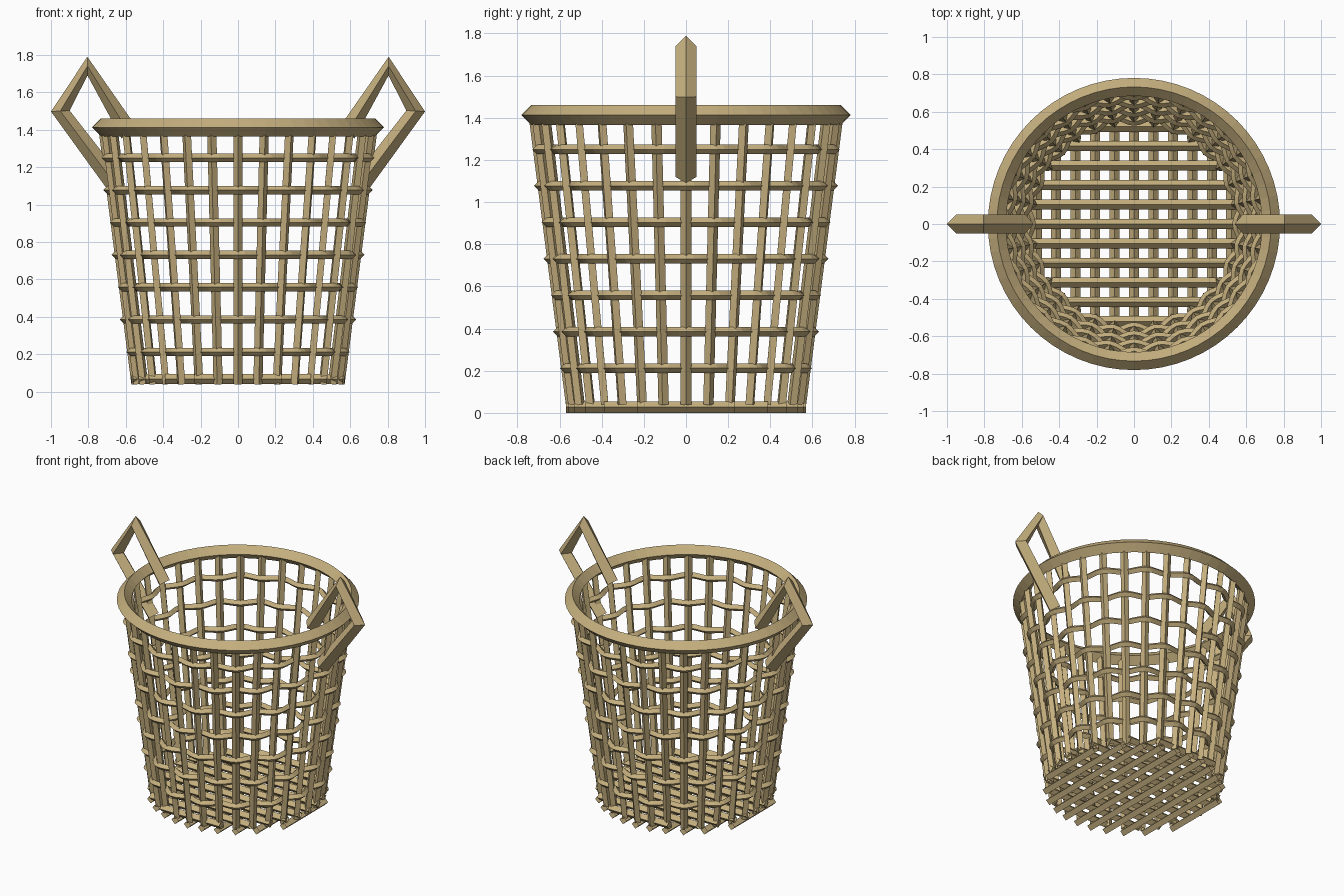
import bpy
from math import sin, cos, pi, sqrt
from mathutils import Vector

cube = bpy.data.objects.get("Cube")
if cube:
    bpy.data.objects.remove(cube)

wicker = bpy.data.materials.new("tan wicker")
wicker.use_nodes = True
TAN = (0.56, 0.43, 0.21, 1)
wicker.diffuse_color = TAN
wicker.node_tree.nodes["Principled BSDF"].inputs["Base Color"].default_value = TAN

UP = Vector((0, 0, 1))


def strand(name, path, radius, side, closed=False):
    """Sweep an open-ended diamond section along a path; side points to one corner."""
    pts = [Vector(p) for p in path]
    n = len(pts)
    verts, faces = [], []
    for i, p in enumerate(pts):
        before = pts[i - 1] if closed or i > 0 else p
        after = pts[(i + 1) % n] if closed or i < n - 1 else p
        into, out = (p - before).normalized(), (after - p).normalized()
        t = (into + out).normalized()
        s = (side - t * side.dot(t)).normalized()
        u = t.cross(s)
        verts += [p + d * radius for d in (s, u, -s, -u)]
    for i in range(n if closed else n - 1):
        a, b = 4 * i, 4 * ((i + 1) % n)
        for k in range(4):
            m = (k + 1) % 4
            faces.append((a + k, a + m, b + m, b + k))
    mesh = bpy.data.meshes.new(name)
    mesh.from_pydata(verts, [], faces)
    mesh.materials.append(wicker)
    obj = bpy.data.objects.new(name, mesh)
    bpy.context.collection.objects.link(obj)
    return obj


# Basket wall profile
STAVES = 32
BASE_Z, RIM_Z = 0.04, 1.413
BASE_R, TOP_R = 0.545, 0.722


def wall_radius(z):
    return BASE_R + (TOP_R - BASE_R) * (z - BASE_Z) / (RIM_Z - BASE_Z)


def ring(z, radius_at, count):
    angles = [2 * pi * i / count for i in range(count)]
    return [(radius_at(a) * cos(a), radius_at(a) * sin(a), z) for a in angles]


# Upright staves
for i in range(STAVES):
    a = 2 * pi * i / STAVES
    path = [(r * cos(a), r * sin(a), z) for r, z in ((BASE_R, BASE_Z), (TOP_R, RIM_Z))]
    strand("stave", path, 0.025, Vector((-sin(a), cos(a), 0)))

# Woven hoops, alternately passing outside and inside each stave
for k in range(7):
    z = 0.212 + 0.173 * k
    phase = pi * (k + 1)
    wave = lambda a: wall_radius(z) + 0.02 * cos(a * STAVES / 2 + phase)
    strand("woven_hoop", ring(z, wave, STAVES * 4), 0.022, UP, closed=True)

# Rim
strand("rim", ring(RIM_Z, lambda a: 0.733, 64), 0.048, UP, closed=True)

# Crossed floor slats trimmed to a circle
for k in range(-5, 6):
    c = 0.104 * k
    h = sqrt(0.57 ** 2 - c ** 2)
    strand("lower_floor_slat", [(c, -h, 0.027), (c, h, 0.027)], 0.027, UP)
    strand("upper_floor_slat", [(-h, c, 0.068), (h, c, 0.068)], 0.027, UP)

# Angular side handles
for name, s in (("left_handle", 1), ("right_handle", -1)):
    profile = [(0.665, 1.12), (0.95, 1.5), (0.805, 1.74), (0.58, 1.38)]
    strand(name, [(s * x, 0, z) for x, z in profile], 0.05, Vector((0, 1, 0)))
